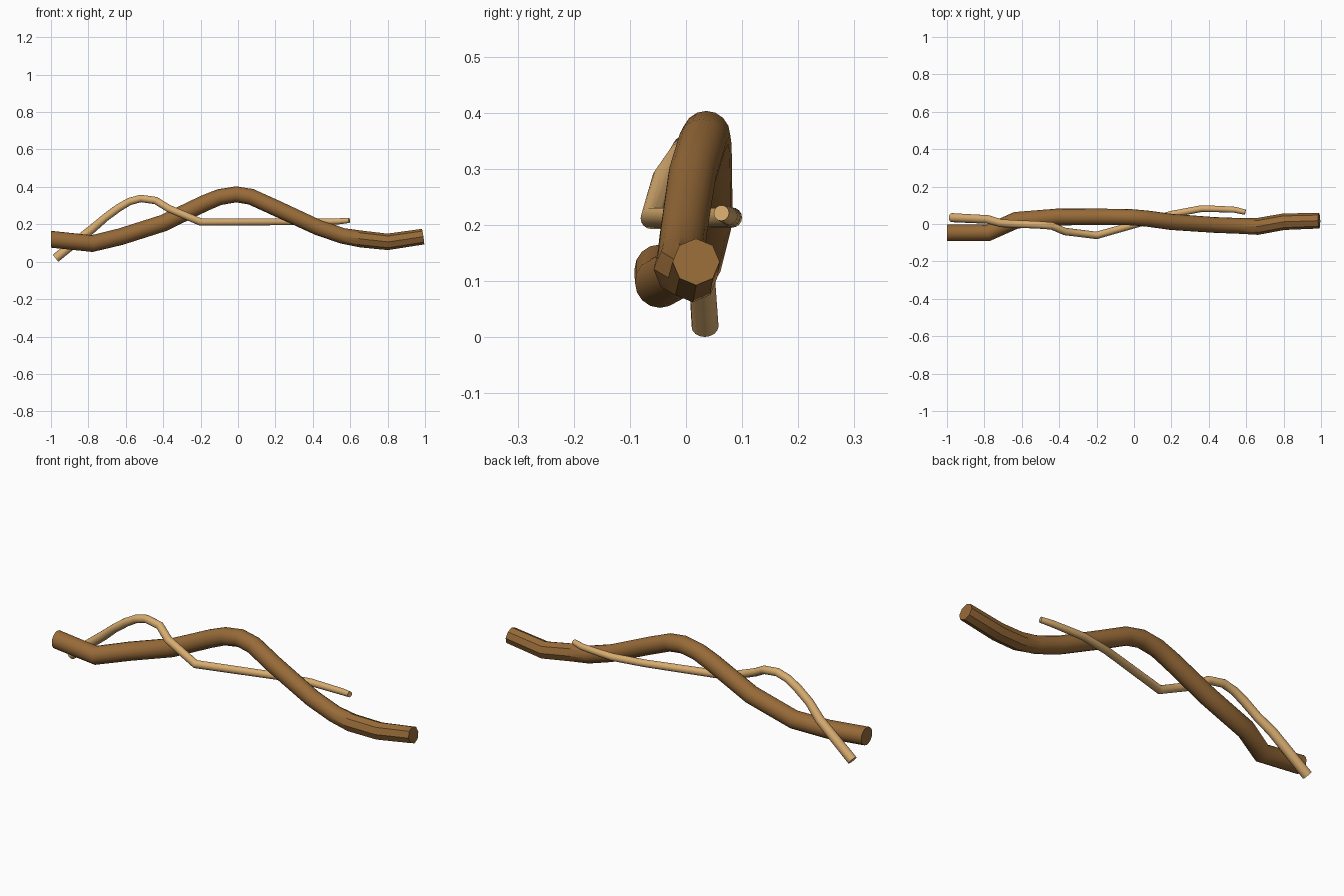
import bpy, bmesh, math
from mathutils import Vector

cube = bpy.data.objects.get("Cube")
if cube:
    bpy.data.objects.remove(cube, do_unlink=True)

SIDES = 16


def make_material(name, color):
    mat = bpy.data.materials.new(name)
    mat.use_nodes = True
    mat.diffuse_color = color
    bsdf = next(n for n in mat.node_tree.nodes if n.type == 'BSDF_PRINCIPLED')
    bsdf.inputs["Base Color"].default_value = color
    bsdf.inputs["Roughness"].default_value = 0.8
    return mat


def make_branch(name, path, mat, start_dir=None, carved_from=None):
    """Sweep a round section along (x, y, z, radius) points, mitred at each bend.
    Rings past carved_from are cut down to half as many flat sides."""
    pts = [Vector(p[:3]) for p in path]
    last = len(pts) - 1
    bm = bmesh.new()
    rings = []
    for i, p in enumerate(pts):
        into = (p - pts[i - 1]).normalized() if i else None
        out = (pts[i + 1] - p).normalized() if i < last else None
        if into and out:
            tangent = (into + out).normalized()
        else:
            tangent = into or start_dir or out
        side = Vector((0, 0, 1)).cross(tangent).normalized()
        up = tangent.cross(side)
        carved = carved_from is not None and p.x >= carved_from
        ring = []
        for k in range(SIDES):
            a = math.tau * k / SIDES
            r = path[i][3]
            if carved and k % 2:
                r *= math.cos(math.tau / SIDES)
            ring.append(bm.verts.new(p + r * (math.cos(a) * side + math.sin(a) * up)))
        rings.append(ring)
    for a, b in zip(rings, rings[1:]):
        for k in range(SIDES):
            n = (k + 1) % SIDES
            bm.faces.new((a[k], a[n], b[n], b[k]))
    bm.faces.new(rings[0])
    bm.faces.new(rings[-1])
    bmesh.ops.recalc_face_normals(bm, faces=bm.faces)
    mesh = bpy.data.meshes.new(name)
    bm.to_mesh(mesh)
    bm.free()
    mesh.materials.append(mat)
    obj = bpy.data.objects.new(name, mesh)
    bpy.context.collection.objects.link(obj)
    bpy.ops.object.select_all(action='DESELECT')
    obj.select_set(True)
    bpy.context.view_layer.objects.active = obj
    bpy.ops.object.shade_smooth_by_angle(angle=math.radians(30))
    return obj


bark = make_material("bark_brown", (0.31, 0.145, 0.04, 1))
vine = make_material("pale_tan", (0.68, 0.41, 0.16, 1))

# Thick branch with a carved right-hand end
make_branch("thick_branch", [
    (-1, -.047, .12, .045), (-.78, -.047, .097, .045), (-.63, .02, .133, .045),
    (-.4, .038, .206, .045), (-.18, .038, .312, .044), (-.1, .038, .345, .043),
    (-.01, .036, .36, .043), (.07, .029, .347, .043), (.2, .011, .288, .043),
    (.43, -.005, .182, .042), (.56, -.01, .138, .042), (.66, -.013, .121, .045),
    (.8, .012, .106, .044), (.99, .018, .134, .042)],
    bark, start_dir=Vector((1, 0, 0)), carved_from=.65)

# Thin vine winding around it
make_branch("thin_vine", [
    (-.975, .034, .019, .024), (-.78, .024, .175, .023), (-.71, .004, .235, .021),
    (-.64, 0, .287, .021), (-.58, -.002, .322, .02), (-.52, -.004, .338, .02),
    (-.44, -.01, .327, .02), (-.37, -.04, .284, .02), (-.2, -.061, .212, .02),
    (.2, .052, .213, .018), (.36, .082, .213, .018), (.45, .08, .214, .017),
    (.54, .076, .216, .016), (.595, .063, .221, .014)], vine)
